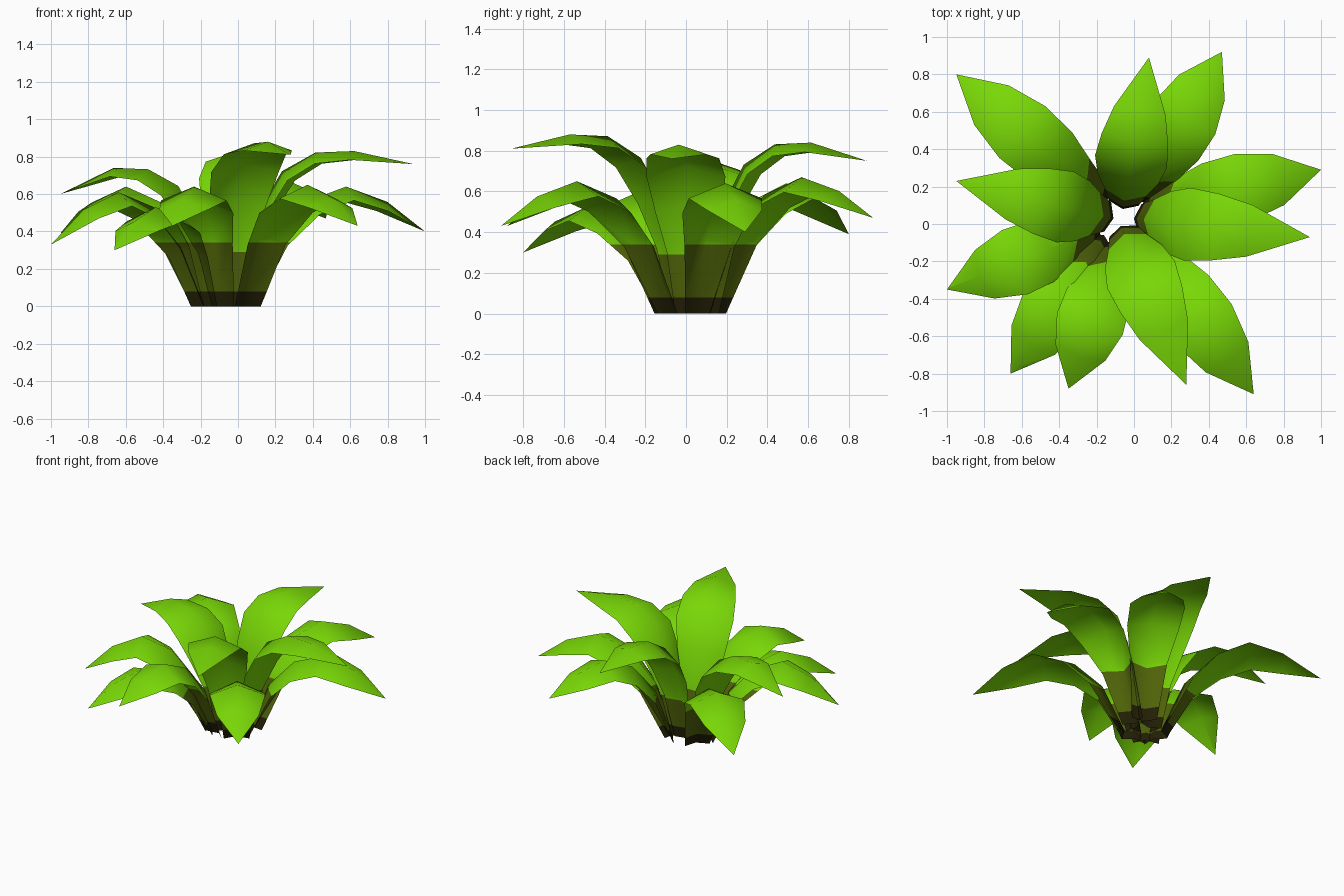
import bpy, bmesh
from mathutils import Vector

if "Cube" in bpy.data.objects:
    bpy.data.objects.remove(bpy.data.objects["Cube"])


def make_mat(name, rgb):
    m = bpy.data.materials.new(name)
    m.diffuse_color = (*rgb, 1.0)
    m.use_nodes = True
    m.node_tree.nodes["Principled BSDF"].inputs["Base Color"].default_value = m.diffuse_color
    return m


MATS = [make_mat("leaf green", (0.19, 0.68, 0.002)),
        make_mat("stem olive", (0.085, 0.135, 0.003)),
        make_mat("root dark brown", (0.018, 0.015, 0.002))]

# Rows along a leaf: (fraction of reach, fraction of peak height, half width, fold)
UPRIGHT = [(0, 0, .08, .4), (.06, .38, .115, .4), (.13, .64, .165, .38),
           (.25, .87, .195, .36), (.44, .99, .18, .34)]
SPREAD = [(0, 0, .085, .5), (.145, .56, .125, .55), (.33, .87, .175, .45), (.56, 1.0, .185, .4)]


def leaf(name, base, tip, peak, tip_z, upright):
    b, t = Vector((*base, 0)), Vector((*tip, 0))
    reach = (t - b).length
    d = (t - b).normalized()
    side = Vector((-d.y, d.x, 0))
    rows = [(f * reach, h * peak, w, k) for f, h, w, k in (UPRIGHT if upright else SPREAD)]
    if upright:
        rows.append((.66 * reach, peak, .14, .34))
    else:
        rows.append((.79 * reach, tip_z + .66 * (peak - tip_z), .14, .4))
    rows.append((reach, tip_z, 0, 0))

    bm = bmesh.new()
    prev = None
    for i, (r, z, w, k) in enumerate(rows):
        mid = b + d * r + Vector((0, 0, z))
        if w == 0:                                   # pointed tip
            p = bm.verts.new(mid)
            bm.faces.new((prev[1], prev[0], p))
            bm.faces.new((prev[2], prev[1], p))
            break
        # edges fold back behind the midrib, giving an arched section
        a, c = rows[max(i - 1, 0)], rows[i + 1]
        tan = Vector((c[0] - a[0], c[1] - a[1])).normalized()
        fold = (d * tan.y - Vector((0, 0, tan.x))) * (w * k)
        cur = []
        for s in (-1, 0, 1):
            p = mid + side * (w * s) + fold * abs(s)
            p.z = max(p.z, 0)
            cur.append(bm.verts.new(p))
        if prev:
            for j in (0, 1):
                bm.faces.new((prev[j + 1], prev[j], cur[j], cur[j + 1]))
        prev = cur

    # cut colour bands by height, only on the stem half of the leaf
    cuts = (.08, .29 if upright else .34)
    for z in cuts:
        bmesh.ops.bisect_plane(bm, geom=bm.verts[:] + bm.edges[:] + bm.faces[:],
                               plane_co=(0, 0, z), plane_no=(0, 0, 1))
    bm.normal_update()
    for f in bm.faces:
        c = f.calc_center_median()
        on_stem = (c - b).dot(d) < .4 * reach
        f.material_index = 0 if c.z > cuts[1] or not on_stem else 1 if c.z > cuts[0] else 2
        f.smooth = True
    me = bpy.data.meshes.new(name)
    bm.to_mesh(me)
    bm.free()
    for m in MATS:
        me.materials.append(m)
    bpy.context.collection.objects.link(bpy.data.objects.new(name, me))


# Inner upright leaves
leaf("upright_leaf_back", (-.06, .08), (.08, .89), .84, .75, True)
leaf("upright_leaf_right", (.0, .03), (.94, -.07), .83, .76, True)
leaf("upright_leaf_front", (-.07, -.01), (.28, -.86), .88, .81, True)
leaf("upright_leaf_left", (-.11, .03), (-.95, .23), .74, .60, True)

# Outer spreading leaves
leaf("spread_leaf_back_right", (.02, .12), (.47, .92), .67, .47, False)
leaf("spread_leaf_right", (.04, .07), (1.0, .29), .64, .40, False)
leaf("spread_leaf_front_right", (.03, -.06), (.64, -.91), .65, .43, False)
leaf("spread_leaf_front", (-.09, -.09), (-.35, -.88), .64, .43, False)
leaf("spread_leaf_front_left", (-.16, -.06), (-.66, -.80), .53, .30, False)
leaf("spread_leaf_left", (-.18, -.02), (-1.0, -.35), .61, .33, False)
leaf("spread_leaf_back_left", (-.15, .10), (-.95, .80), .64, .39, False)
